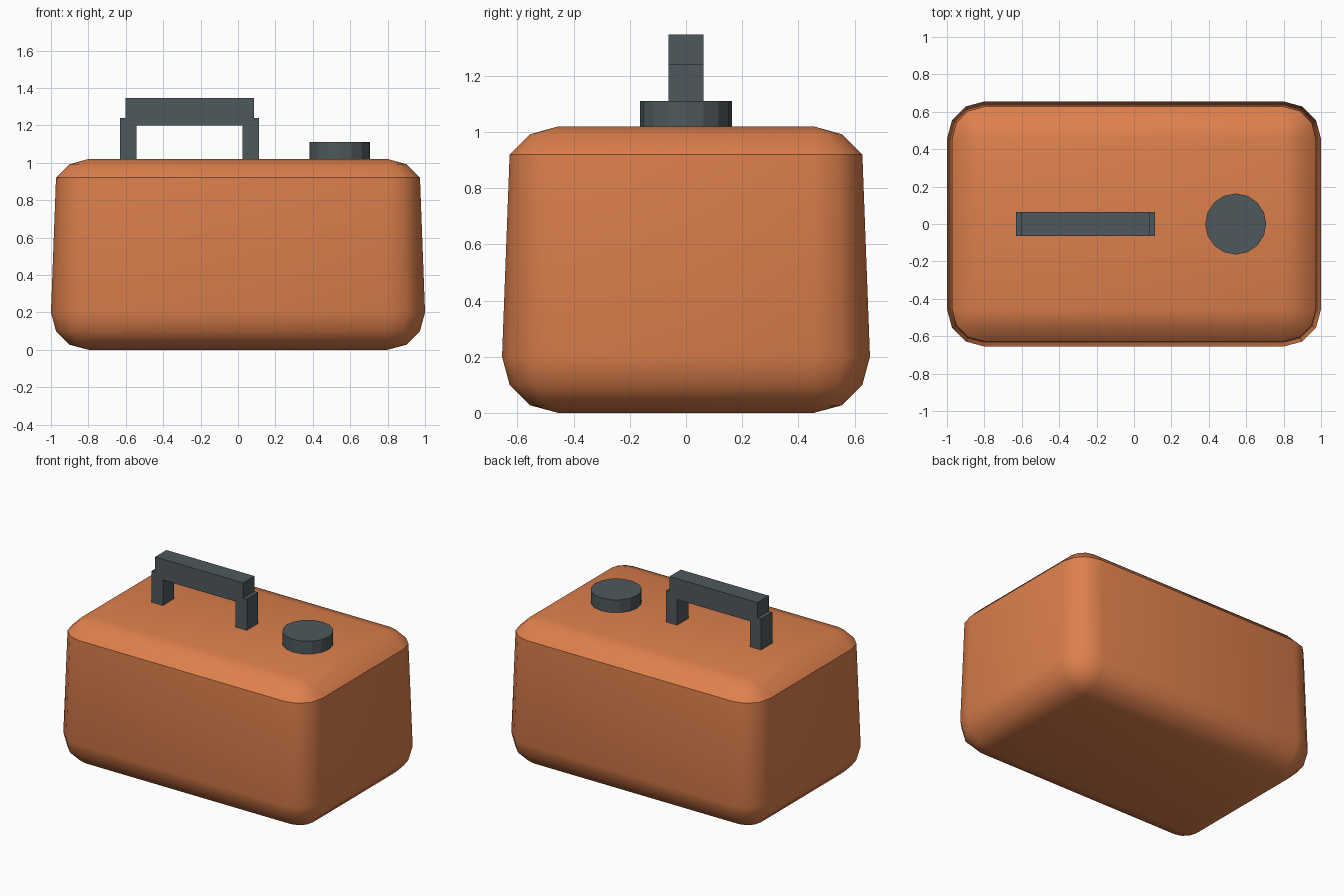
import bpy, bmesh
from math import radians, cos, sin, pi
from mathutils import Vector

if "Cube" in bpy.data.objects:
    bpy.data.objects.remove(bpy.data.objects["Cube"], do_unlink=True)


def make_material(name, color):
    mat = bpy.data.materials.new(name)
    mat.use_nodes = True
    mat.diffuse_color = color
    mat.node_tree.nodes["Principled BSDF"].inputs["Base Color"].default_value = color
    return mat


def make_object(name, bm, mat):
    bmesh.ops.recalc_face_normals(bm, faces=bm.faces)
    mesh = bpy.data.meshes.new(name)
    bm.to_mesh(mesh)
    bm.free()
    mesh.materials.append(mat)
    obj = bpy.data.objects.new(name, mesh)
    bpy.context.collection.objects.link(obj)
    return obj


def box(name, x, y, z, mat):
    bm = bmesh.new()
    bmesh.ops.create_cube(bm, size=1)
    for v in bm.verts:
        v.co = Vector([(lo + hi) / 2 + c * (hi - lo)
                       for c, (lo, hi) in zip(v.co, (x, y, z))])
    return make_object(name, bm, mat)


orange = make_material("orange plastic", (0.73, 0.216, 0.073, 1))
dark = make_material("dark grey plastic", (0.076, 0.098, 0.107, 1))

# Tank body: rounded-rectangle rings (corner radius, height) around a fixed core
CORE_X, CORE_Y, STEPS = 0.8, 0.455, 3
PROFILE = [(0, 0), (0.1, 0.027), (0.173, 0.1), (0.2, 0.2),
           (0.173, 0.92), (0.1, 0.992), (0, 1.02)]
bm = bmesh.new()
rings = []
for radius, z in PROFILE:
    ring = []
    for corner, (sx, sy) in enumerate([(1, 1), (-1, 1), (-1, -1), (1, -1)]):
        for i in range(STEPS + 1):
            a = (corner + i / STEPS) * pi / 2
            ring.append(bm.verts.new((sx * CORE_X + radius * cos(a),
                                      sy * CORE_Y + radius * sin(a), z)))
    rings.append(ring)
for low, high in zip(rings, rings[1:]):
    for i in range(len(low)):
        j = (i + 1) % len(low)
        bm.faces.new((low[i], low[j], high[j], high[i]))
bm.faces.new(rings[0][::-1])
bm.faces.new(rings[-1])
bmesh.ops.remove_doubles(bm, verts=bm.verts, dist=0.001)
body = make_object("tank_body", bm, orange)
bpy.context.view_layer.objects.active = body
body.select_set(True)
bpy.ops.object.shade_smooth_by_angle(angle=radians(36))
body.select_set(False)

# Carrying handle: two posts and a grip
DEPTH = (-0.063, 0.063)
for name, x in (("handle_post_right", (-0.63, -0.542)),
                ("handle_post_left", (0.025, 0.113))):
    box(name, x, DEPTH, (1.01, 1.24), dark)
box("handle_grip", (-0.602, 0.085), DEPTH, (1.2, 1.347), dark)

# Filler cap
bm = bmesh.new()
bmesh.ops.create_cone(bm, cap_ends=True, segments=16, radius1=0.163,
                      radius2=0.163, depth=0.1)
bmesh.ops.translate(bm, verts=bm.verts, vec=(0.544, 0, 1.06))
make_object("filler_cap", bm, dark)
